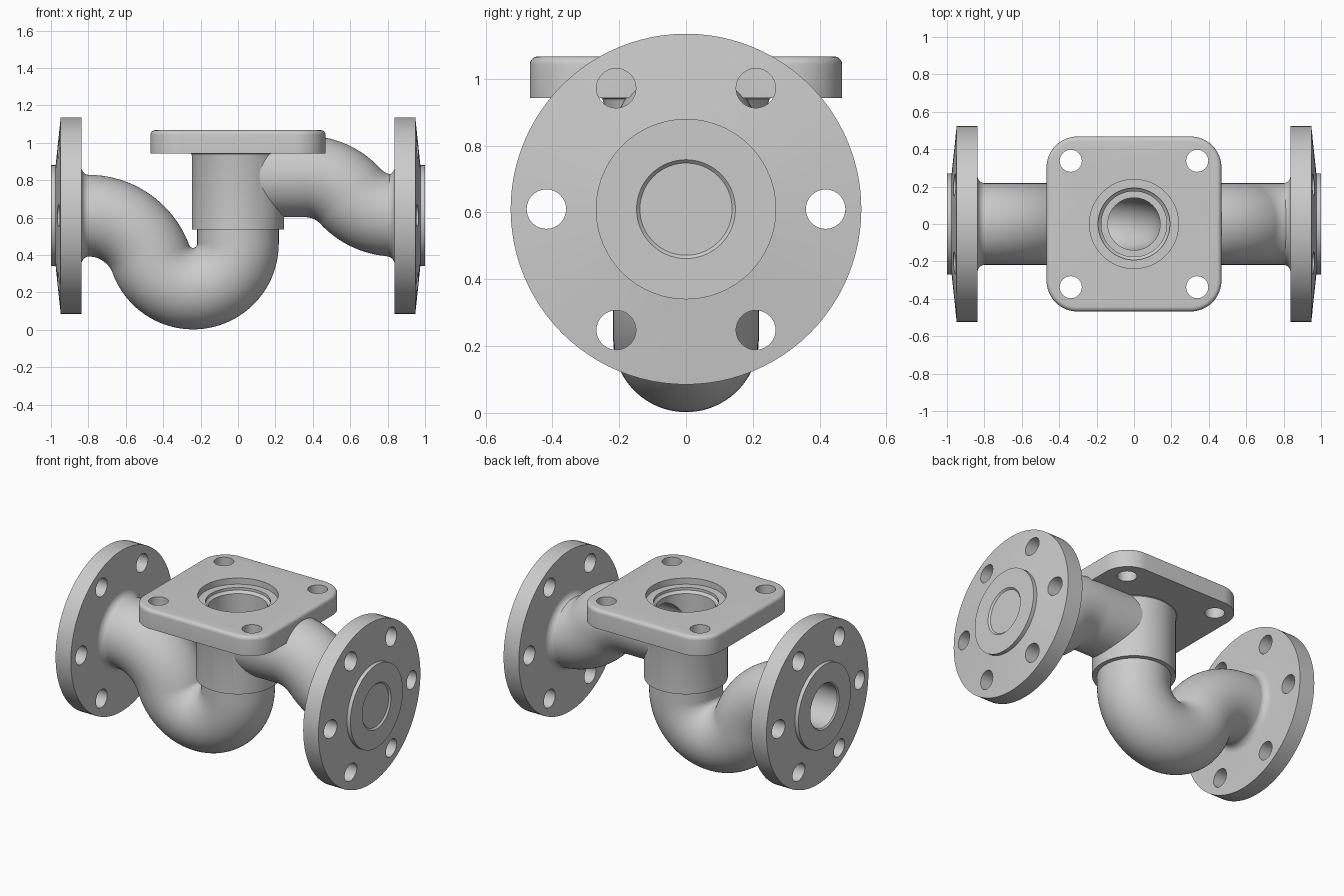
import bpy, bmesh
from math import pi, cos, sin, atan2, radians
from mathutils import Matrix, Vector

if "Cube" in bpy.data.objects:
    bpy.data.objects.remove(bpy.data.objects["Cube"])

SEG = 96
ZC = 0.61      # flange axis height
PR = 0.218     # pipe outer radius
BR = 0.14      # bore radius


def make(name, bm):
    bmesh.ops.remove_doubles(bm, verts=bm.verts, dist=1e-5)
    bmesh.ops.recalc_face_normals(bm, faces=bm.faces)
    me = bpy.data.meshes.new(name)
    bm.to_mesh(me)
    bm.free()
    ob = bpy.data.objects.new(name, me)
    bpy.context.collection.objects.link(ob)
    return ob


def lathe(name, profile, mat=Matrix()):
    """Spin (height, radius) points around z, then place with mat."""
    bm = bmesh.new()
    vs = [bm.verts.new((r, 0, h)) for h, r in profile]
    es = [bm.edges.new(p) for p in zip(vs, vs[1:])]
    bmesh.ops.spin(bm, geom=vs + es, cent=(0, 0, 0), axis=(0, 0, 1),
                   angle=2 * pi, steps=SEG, use_merge=True)
    bmesh.ops.transform(bm, matrix=mat, verts=bm.verts)
    return make(name, bm)


def sweep(name, path, r):
    """Round tube along a path of (x, z) points."""
    bm = bmesh.new()
    rings = []
    for i, (x, z) in enumerate(path):
        a, b = path[max(i - 1, 0)], path[min(i + 1, len(path) - 1)]
        n = Vector((-(b[1] - a[1]), 0, b[0] - a[0])).normalized()
        rings.append([bm.verts.new(Vector((x, 0, z)) + n * r * cos(t) + Vector((0, r * sin(t), 0)))
                      for t in (2 * pi * k / SEG for k in range(SEG))])
    for p, q in zip(rings, rings[1:]):
        for k in range(SEG):
            j = (k + 1) % SEG
            bm.faces.new((p[k], p[j], q[j], q[k]))
    bm.faces.new(rings[0])
    bm.faces.new(rings[-1])
    return make(name, bm)


def arc(cx, cz, r, a0, a1, n):
    return [(cx + r * cos(a0 + (a1 - a0) * i / n), cz + r * sin(a0 + (a1 - a0) * i / n))
            for i in range(n + 1)]


def side(s):
    """Local z becomes the outward x axis of a flange."""
    return Matrix.Translation((0, 0, ZC)) @ Matrix.Rotation(s * pi / 2, 4, 'Y')


# centre lines: U-shaped inlet on the left, S-shaped outlet on the right
c1, r1, c2, r2 = (-0.8, 0.253), 0.357, (-0.24, 0.46), 0.24
a = atan2(c2[1] - c1[1], c2[0] - c1[0])
inlet = arc(*c1, r1, pi / 2, a, 20) + arc(*c2, r2, a + pi, 2 * pi, 40)[1:]
k1, k2, rk = (0.36, 0.493), (0.84, 0.937), 0.327
b = atan2(k2[1] - k1[1], k2[0] - k1[0])
outlet = arc(*k1, rk, pi / 2, b, 20) + arc(*k2, rk, b + pi, 1.5 * pi, 20)[1:]

# outer solids
flange = [(1.0, 0), (1.0, 0.27), (0.975, 0.27), (0.948, 0.525), (0.838, 0.525)]
flange += [(0.793 + 0.045 * sin(t), 0.262 - 0.045 * cos(t))
           for t in (radians(90 - 11.25 * i) for i in range(9))] + [(0.793, 0)]
solids = [lathe("flange_" + n, flange, side(s)) for n, s in (("left", -1), ("right", 1))]
solids.append(sweep("inlet_pipe", [(-0.9, ZC)] + inlet + [(0, 0.56)], PR))
solids.append(sweep("outlet_pipe", [(0, 0.82)] + outlet + [(0.9, ZC)], PR))
solids.append(lathe("neck", [(0.535, 0), (0.535, 0.247), (0.93, 0.247), (0.94, 0.25),
                             (0.947, 0.26), (0.96, 0.26), (0.96, 0)]))

# square bonnet plate with rounded corners and a soft top edge
bm = bmesh.new()
bmesh.ops.create_cube(bm, size=1, matrix=Matrix.Translation((0, 0, 1.005))
                      @ Matrix.Diagonal((0.935, 0.935, 0.124, 1)))
bmesh.ops.bevel(bm, geom=[e for e in bm.edges if abs(e.verts[0].co.z - e.verts[1].co.z) > 0.1],
                offset=0.165, segments=14, profile=0.5, affect='EDGES')
bmesh.ops.bevel(bm, geom=[e for e in bm.edges if min(v.co.z for v in e.verts) > 1.06],
                offset=0.024, segments=5, profile=0.5, affect='EDGES')
plate = make("valve_body", bm)

# inner cavities
cutters = [sweep("inlet_bore", [(-1.05, ZC)] + inlet + [(0, 0.6)], BR),
           sweep("outlet_bore", [(0, 0.82)] + outlet + [(1.05, ZC)], BR),
           lathe("chamber", [(0.575, 0), (0.575, 0.175), (0.995, 0.175), (1.01, 0.192),
                             (1.027, 0.192), (1.027, 0.238), (1.1, 0.238), (1.1, 0)])]

# bolt holes: six per flange, four in the plate
bm = bmesh.new()


def hole(mat, r, depth):
    bmesh.ops.create_cone(bm, cap_ends=True, segments=40, radius1=r, radius2=r,
                          depth=depth, matrix=mat)


for s in (-1, 1):
    for k in range(6):
        t = k * pi / 3
        hole(Matrix.Translation((s * 0.92, 0.418 * cos(t), ZC + 0.418 * sin(t)))
             @ Matrix.Rotation(pi / 2, 4, 'Y'), 0.059, 0.25)
    for y in (-0.338, 0.338):
        hole(Matrix.Translation((s * 0.338, y, 1.005)), 0.059, 0.2)
cutters.append(make("bolt_holes", bm))

# bore mouth chamfers
mouth = [(0.99, 0), (0.99, 0.138), (1.01, 0.158), (1.01, 0)]
cutters += [lathe("bore_mouth", mouth, side(s)) for s in (-1, 1)]

# unite the casting, then hollow it
for op, obs in (('UNION', solids), ('DIFFERENCE', cutters)):
    for ob in obs:
        m = plate.modifiers.new(ob.name, 'BOOLEAN')
        m.operation, m.solver, m.object = op, 'EXACT', ob
bpy.context.view_layer.update()
final = bpy.data.meshes.new_from_object(plate.evaluated_get(bpy.context.evaluated_depsgraph_get()))
plate.modifiers.clear()
plate.data = final
for ob in solids + cutters:
    bpy.data.objects.remove(ob)

bpy.ops.object.select_all(action='DESELECT')
plate.select_set(True)
bpy.context.view_layer.objects.active = plate
bpy.ops.object.shade_smooth_by_angle(angle=radians(28))
